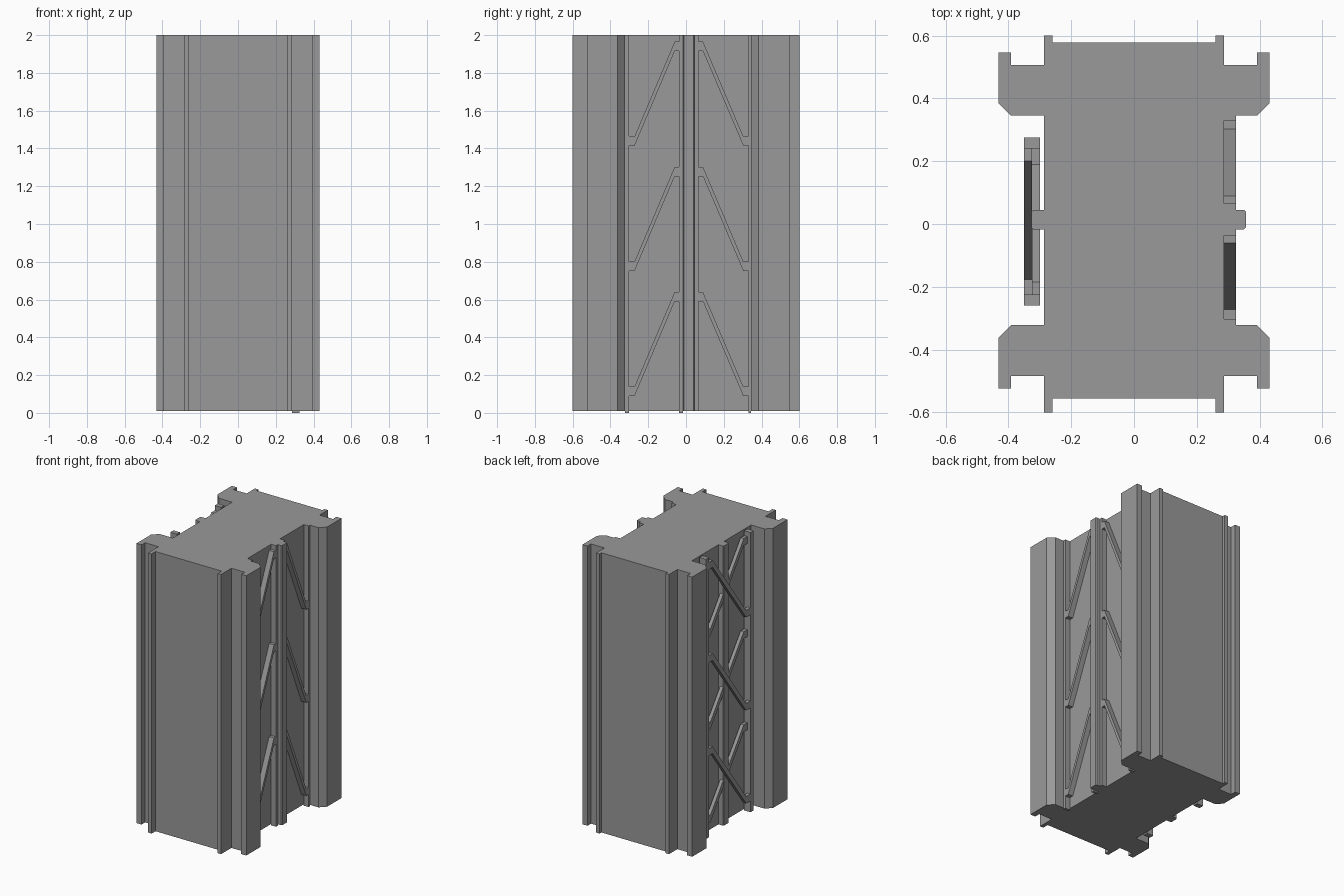
import bpy
import bmesh

cube = bpy.data.objects.get("Cube")
if cube:
    bpy.data.objects.remove(cube, do_unlink=True)

grey = bpy.data.materials.new("mid_grey")
grey.use_nodes = True
colour = (0.32, 0.32, 0.32, 1)
grey.diffuse_color = colour
grey.node_tree.nodes["Principled BSDF"].inputs["Base Color"].default_value = colour

BOTTOM, TOP = 0.01, 2.0


def prism(name, points, offset):
    """Extrude a closed 3D outline along an offset."""
    bm = bmesh.new()
    face = bm.faces.new([bm.verts.new(p) for p in points])
    grown = bmesh.ops.extrude_face_region(bm, geom=[face])
    verts = [g for g in grown["geom"] if isinstance(g, bmesh.types.BMVert)]
    bmesh.ops.translate(bm, verts=verts, vec=offset)
    bmesh.ops.recalc_face_normals(bm, faces=bm.faces)
    mesh = bpy.data.meshes.new(name)
    bm.to_mesh(mesh)
    bm.free()
    mesh.materials.append(grey)
    obj = bpy.data.objects.new(name, mesh)
    bpy.context.collection.objects.link(obj)
    return obj


def post(name, x0, x1, y0, y1, z0=0.0, z1=TOP):
    corners = [(x0, y0, z0), (x1, y0, z0), (x1, y1, z0), (x0, y1, z0)]
    return prism(name, corners, (0, 0, z1 - z0))


def brace(name, x0, x1, low, low_knee, high_knee, high, z):
    """Slanted bar with a short level foot at each end."""
    t, rise = 0.05, 0.5
    line = [(low, z), (low_knee, z), (high_knee, z + rise), (high, z + rise)]
    outline = [(x0, y, h) for y, h in line]
    outline += [(x0, y, h + t) for y, h in reversed(line)]
    return prism(name, outline, (x1 - x0, 0, 0))


# Column body: one plan outline, flanged ends and a rib on each side
wing = [(0.287, 0.345), (0.392, 0.345), (0.432, 0.385), (0.432, 0.547),
        (0.392, 0.547), (0.392, 0.507), (0.287, 0.507), (0.287, 0.6),
        (0.26, 0.6), (0.26, 0.579)]
SHIFT = 0.0115  # the plan is symmetric about a line just behind the centre


def end(sx, sy):
    out = []
    for x, y in wing:
        wy = y if sy > 0 else min(-0.6, -y) if y == 0.6 else 2 * SHIFT - y
        out.append((sx * x, wy))
    return out


def rib(sx, tip):
    side = [(0.287, -0.017), (tip - 0.006, -0.017), (tip, -0.011),
            (tip, 0.039), (tip - 0.006, 0.045), (0.287, 0.045)]
    return [(sx * x, y) for x, y in side]


plan = (rib(1, 0.357) + end(1, 1) + end(-1, 1)[::-1]
        + rib(-1, 0.327)[::-1] + end(-1, -1) + end(1, -1)[::-1])
prism("column_body", [(x, y, BOTTOM) for x, y in plan], (0, 0, TOP - BOTTOM))

# Thin posts framing the braces on the left side
for label, y0, y1 in (("front_outer", -0.322, -0.302), ("front_inner", -0.037, -0.017),
                      ("rear_inner", 0.045, 0.065), ("rear_outer", 0.33, 0.345)):
    z0 = BOTTOM if label == "rear_inner" else 0.0
    post(label + "_post", 0.285, 0.325, y0, y1, z0)

# Freestanding frame posts on the right side
post("frame_front_post", -0.35, -0.3, -0.26, -0.225, BOTTOM)
post("frame_rear_post", -0.35, -0.3, 0.24, 0.275, BOTTOM)

# Three tiers of braces
for tier in range(3):
    z = 0.09 + 0.6625 * tier
    tag = "_" + str(tier + 1)
    brace("front_brace" + tag, 0.285, 0.325, -0.302, -0.272, -0.06, -0.037, z)
    brace("rear_brace" + tag, 0.285, 0.325, 0.33, 0.303, 0.09, 0.065, z)
    brace("frame_outer_brace" + tag, -0.35, -0.325, -0.225, -0.177, 0.2, 0.24, z)
    brace("frame_inner_brace" + tag, -0.325, -0.3, 0.24, 0.19, -0.185, -0.225, z)
